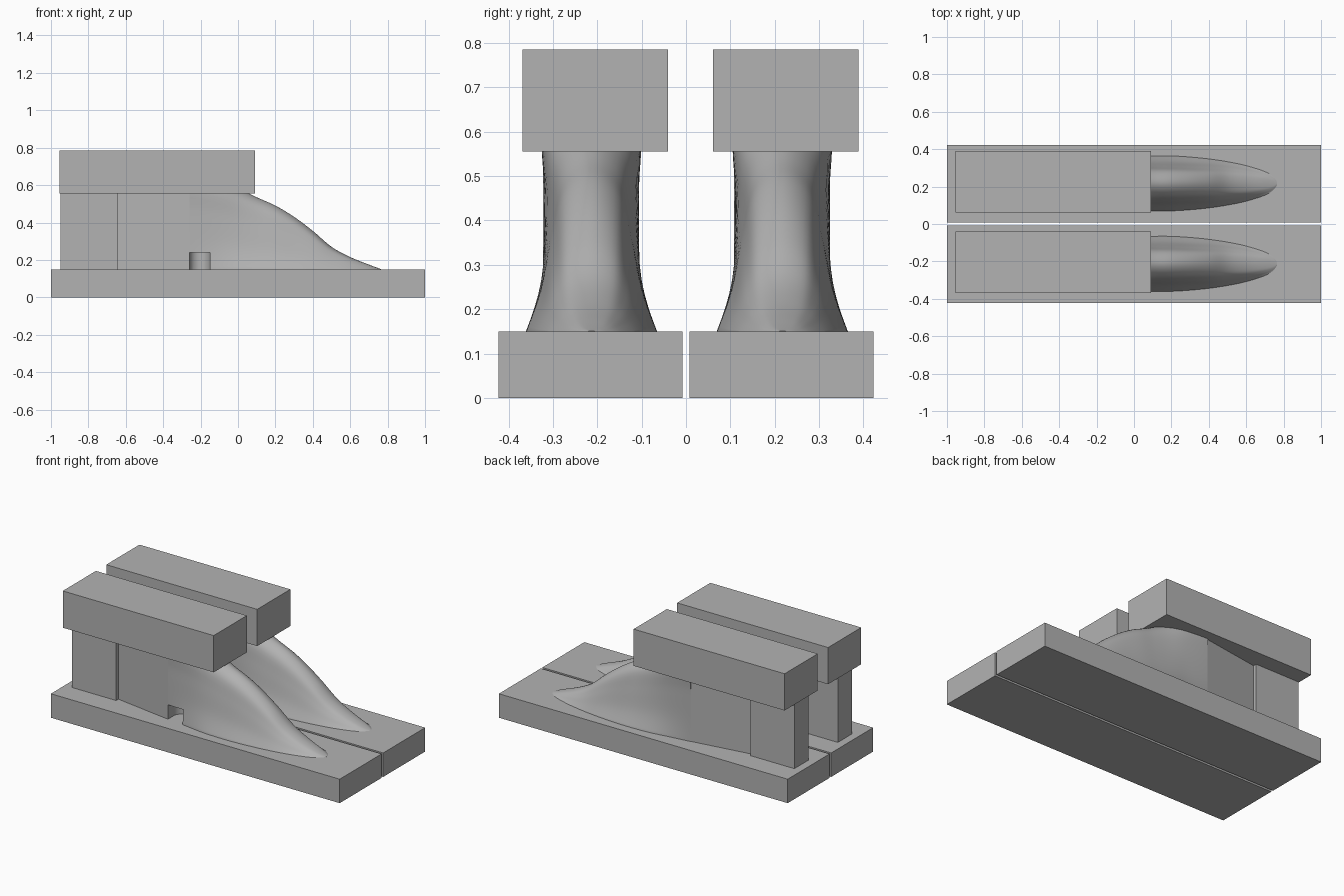
import bpy
import bmesh
from math import cos, sin, pi, radians

if "Cube" in bpy.data.objects:
    bpy.data.objects.remove(bpy.data.objects["Cube"], do_unlink=True)

GREY = (0.45, 0.45, 0.45, 1)
grey = bpy.data.materials.new("plain grey")
grey.use_nodes = True
grey.diffuse_color = GREY
grey.node_tree.nodes["Principled BSDF"].inputs["Base Color"].default_value = GREY

BASE_TOP = 0.15


def finish(name, bm):
    bmesh.ops.recalc_face_normals(bm, faces=bm.faces)
    mesh = bpy.data.meshes.new(name)
    bm.to_mesh(mesh)
    bm.free()
    mesh.materials.append(grey)
    obj = bpy.data.objects.new(name, mesh)
    bpy.context.collection.objects.link(obj)
    return obj


def prism(name, outline, z0, z1):
    """Extrude a plan outline upward."""
    bm = bmesh.new()
    face = bm.faces.new([bm.verts.new((x, y, z0)) for x, y in outline])
    top = bmesh.ops.extrude_face_region(bm, geom=[face])["geom"]
    verts = [v for v in top if isinstance(v, bmesh.types.BMVert)]
    bmesh.ops.translate(bm, verts=verts, vec=(0, 0, z1 - z0))
    return finish(name, bm)


def slab(name, x0, x1, y, half0, half1, z0, z1):
    """Box in plan, or a wedge when the two half widths differ."""
    return prism(name, [(x0, y - half0), (x1, y - half1),
                        (x1, y + half1), (x0, y + half0)], z0, z1)


def spline(points, steps):
    """Catmull-Rom curve through tuples of any length."""
    ext = [points[0]] + points + [points[-1]]
    out = []
    for a, b, c, d in zip(ext, ext[1:], ext[2:], ext[3:]):
        for k in range(steps):
            t = k / steps
            out.append(tuple(
                q + 0.5 * t * (r - p + t * (2 * p - 5 * q + 4 * r - s
                                            + t * (3 * (q - r) + s - p)))
                for p, q, r, s in zip(a, b, c, d)))
    return out + [points[-1]]


# x, ridge height, half width, then width fractions low, middle and high
STATIONS = [
    (-0.26, 0.68, 0.107, 1.00, 1.00, 0.97),
    (-0.12, 0.64, 0.125, 0.88, 0.82, 0.74),
    (0.00, 0.585, 0.142, 0.80, 0.67, 0.52),
    (0.10, 0.535, 0.147, 0.78, 0.62, 0.44),
    (0.20, 0.49, 0.147, 0.78, 0.61, 0.42),
    (0.30, 0.43, 0.141, 0.79, 0.61, 0.41),
    (0.40, 0.355, 0.131, 0.82, 0.63, 0.41),
    (0.50, 0.27, 0.116, 0.85, 0.66, 0.42),
    (0.60, 0.215, 0.095, 0.86, 0.68, 0.43),
    (0.70, 0.175, 0.063, 0.86, 0.68, 0.43),
    (0.745, 0.158, 0.035, 0.86, 0.68, 0.43),
    (0.765, 0.151, 0.008, 0.86, 0.68, 0.43),
]


def loft(name, centre):
    """Foot form with a bell-shaped section that fades into the toe."""
    bm = bmesh.new()
    rings = []
    for x, h, w, low, mid, high in spline(STATIONS, 5):
        side = [(1, 0), (low, 0.26), (mid, 0.6), (high, 0.89)]
        bell = side + [(0, 1)] + [(-f, z) for f, z in reversed(side)]
        pts = [(w * f, BASE_TOP + (h - BASE_TOP) * z) for f, z in spline(bell, 5)]
        pts = [(w, BASE_TOP - 0.01)] + pts + [(-w, BASE_TOP - 0.01)]
        rings.append([bm.verts.new((x, centre + y, z)) for y, z in pts])
    for r, s in zip(rings, rings[1:]):
        for i in range(len(r)):
            j = (i + 1) % len(r)
            bm.faces.new((r[i], r[j], s[j], s[i]))
    bm.faces.new(rings[0])
    bm.faces.new(rings[-1])
    return finish(name, bm)


def cut_notch(obj, centre):
    """Round-ended notch on the front flank, low behind the instep."""
    mid, r = -0.205, 0.055
    arc = [(mid + r * cos(a * pi / 12), centre - 0.05 + r * sin(a * pi / 12))
           for a in range(13)]
    outline = [(-0.27, centre - 0.3), (mid + r, centre - 0.3)] + arc
    outline.append((-0.27, centre - 0.05))
    cutter = prism("notch_cutter", outline, BASE_TOP - 0.05, 0.24)
    mod = obj.modifiers.new("notch", "BOOLEAN")
    mod.operation = "DIFFERENCE"
    mod.solver = "EXACT"
    mod.object = cutter
    bpy.context.view_layer.objects.active = obj
    bpy.ops.object.modifier_apply(modifier=mod.name)
    bpy.data.objects.remove(cutter, do_unlink=True)


# Two identical forms standing side by side
for side, c in (("front", -0.215), ("back", 0.215)):
    slab(side + "_base", -1, 1, c, 0.2075, 0.2075, 0, BASE_TOP)
    slab(side + "_top_block", -0.955, 0.09, c + 0.01, 0.164, 0.164, 0.555, 0.785)
    slab(side + "_heel_post", -0.95, -0.645, c, 0.07, 0.07, BASE_TOP, 0.555)
    slab(side + "_heel_wall", -0.65, -0.26, c, 0.047, 0.107, BASE_TOP, 0.555)
    foot = loft(side + "_foot_form", c + 0.002)
    cut_notch(foot, c)
    bpy.ops.object.select_all(action="DESELECT")
    foot.select_set(True)
    bpy.context.view_layer.objects.active = foot
    bpy.ops.object.shade_smooth_by_angle(angle=radians(35))
